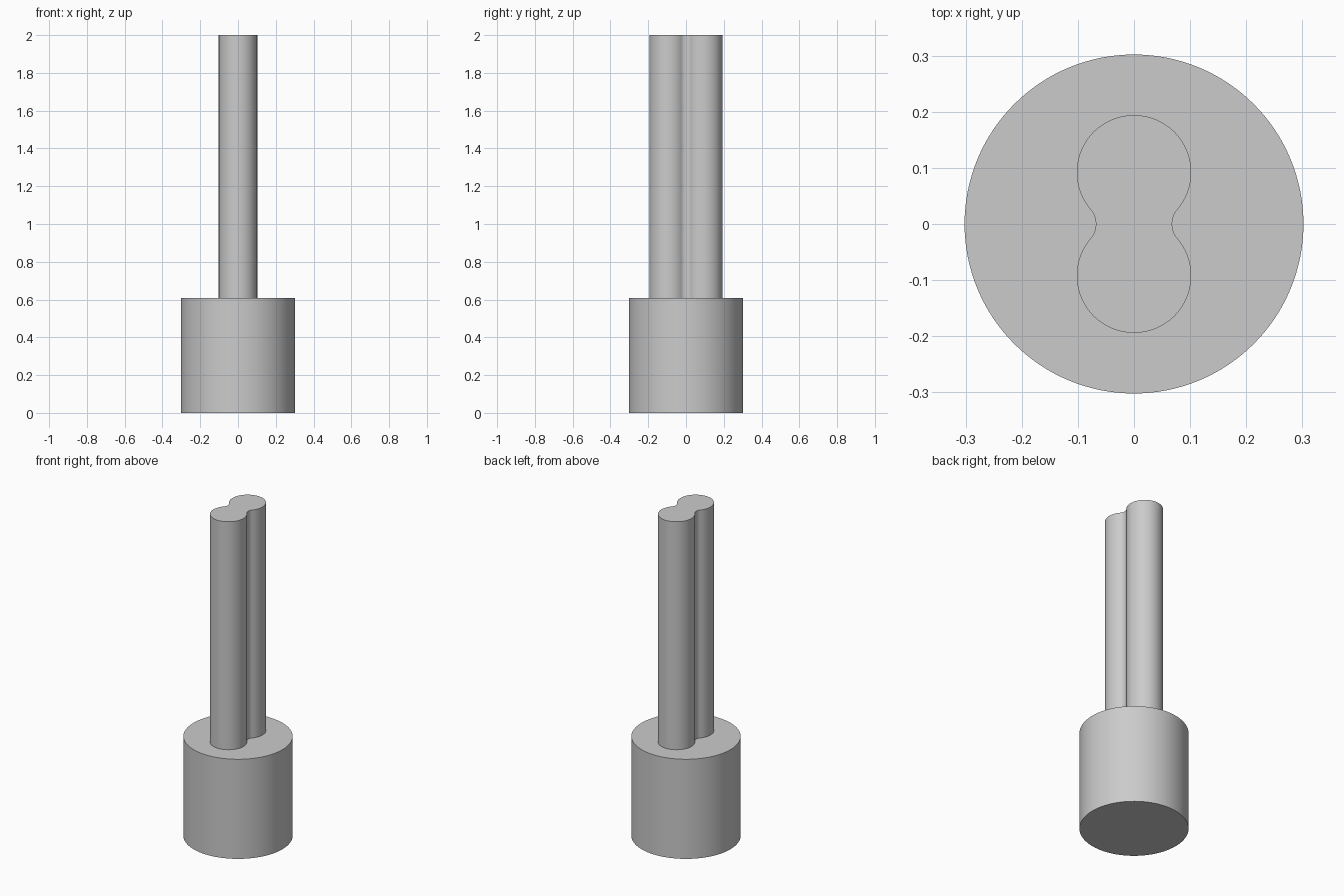
import bpy
import bmesh
from math import sin, cos, pi, atan2, hypot, radians

cube = bpy.data.objects.get("Cube")
if cube:
    bpy.data.objects.remove(cube, do_unlink=True)

# Single grey material
grey = bpy.data.materials.new("light grey")
grey.use_nodes = True
colour = (0.6, 0.6, 0.6, 1)
grey.diffuse_color = colour
grey.node_tree.nodes["Principled BSDF"].inputs["Base Color"].default_value = colour

BASE_RADIUS, BASE_TOP, TOP = 0.302, 0.608, 2.0
LOBE_RADIUS, LOBE_Y, NECK = 0.102, 0.092, 0.068


def arc(cx, cy, radius, start, end, steps):
    """Points along an arc, leaving out the last one."""
    angles = [start + (end - start) * i / steps for i in range(steps)]
    return [(cx + radius * cos(a), cy + radius * sin(a)) for a in angles]


def extrude(name, outline, bottom, top):
    """Closed prism from an outline, smooth round the sides."""
    bm = bmesh.new()
    face = bm.faces.new([bm.verts.new((x, y, bottom)) for x, y in outline])
    result = bmesh.ops.extrude_face_region(bm, geom=[face], use_keep_orig=True)
    verts = [g for g in result["geom"] if isinstance(g, bmesh.types.BMVert)]
    bmesh.ops.translate(bm, vec=(0, 0, top - bottom), verts=verts)
    bmesh.ops.recalc_face_normals(bm, faces=bm.faces)
    mesh = bpy.data.meshes.new(name)
    bm.to_mesh(mesh)
    bm.free()
    mesh.materials.append(grey)
    obj = bpy.data.objects.new(name, mesh)
    bpy.context.collection.objects.link(obj)
    bpy.ops.object.select_all(action="DESELECT")
    obj.select_set(True)
    bpy.context.view_layer.objects.active = obj
    bpy.ops.object.shade_smooth_by_angle(angle=radians(35))
    return obj


# Round base
extrude("round_base", arc(0, 0, BASE_RADIUS, 0, 2 * pi, 128), 0, BASE_TOP)

# Two-lobed shaft: the neck fillets are tangent to both lobes
fillet = (NECK**2 + LOBE_Y**2 - LOBE_RADIUS**2) / (2 * (LOBE_RADIUS - NECK))
fillet_x = NECK + fillet
tangent = atan2(LOBE_Y, fillet_x)
half = arc(0, LOBE_Y, LOBE_RADIUS, -tangent, pi + tangent, 72)
half += arc(-fillet_x, 0, fillet, tangent, -tangent, 24)
outline = half + [(-x, -y) for x, y in half]
extrude("two_lobed_shaft", outline, BASE_TOP, TOP)
